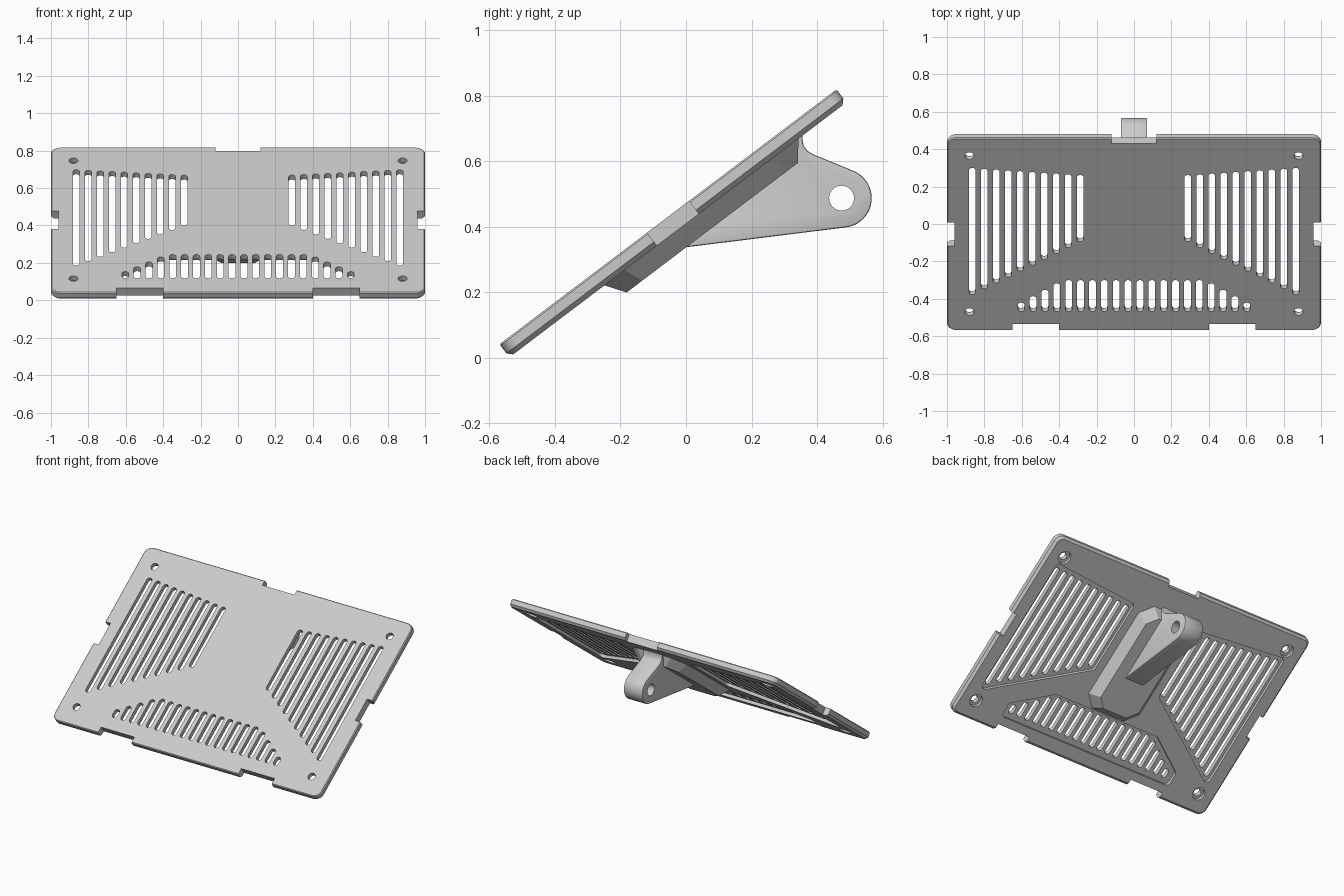
import bpy, bmesh, math
from mathutils import Matrix, Vector

if "Cube" in bpy.data.objects:
    bpy.data.objects.remove(bpy.data.objects["Cube"])

grey = bpy.data.materials.new("light_grey")
grey.use_nodes = True
COLOUR = (0.6, 0.6, 0.6, 1)
grey.diffuse_color = COLOUR
grey.node_tree.nodes["Principled BSDF"].inputs["Base Color"].default_value = COLOUR

# Tilted frame of the plate: local x, y along the slope, z out of the front face
TILT = Matrix.Translation((0, -0.055, 0.43)) @ Matrix.Rotation(math.radians(37.1), 4, 'X')
# Side frame: profile drawn in world y and z, extruded along x
SIDE = Matrix(((0, 0, 1, 0), (1, 0, 0, 0), (0, 1, 0, 0), (0, 0, 0, 1)))
THICK, WEB = 0.05, 0.03


def loft(bm, layers):
    """Closed solid through (outline, height) layers with equal point counts."""
    rings = [[bm.verts.new((x, y, z)) for x, y in pts] for pts, z in layers]
    bm.faces.new(rings[0][::-1])
    bm.faces.new(rings[-1])
    for low, high in zip(rings, rings[1:]):
        for i in range(len(low)):
            j = (i + 1) % len(low)
            bm.faces.new((low[i], low[j], high[j], high[i]))


def solids(name, layer_sets, matrix):
    """One object holding a lofted solid for each set of layers."""
    bm = bmesh.new()
    for layers in layer_sets:
        loft(bm, layers)
    bmesh.ops.recalc_face_normals(bm, faces=bm.faces[:])
    mesh = bpy.data.meshes.new(name)
    bm.to_mesh(mesh)
    bm.free()
    mesh.materials.append(grey)
    obj = bpy.data.objects.new(name, mesh)
    bpy.context.collection.objects.link(obj)
    obj.matrix_world = matrix
    return obj


def prisms(name, outlines, z0, z1, matrix):
    return solids(name, [[(o, z0), (o, z1)] for o in outlines], matrix)


def arc(cx, cy, r, start, end, steps):
    angles = [math.radians(start + (end - start) * i / steps) for i in range(steps + 1)]
    return [(cx + r * math.cos(t), cy + r * math.sin(t)) for t in angles]


def circle(cx, cy, r, steps=28):
    return arc(cx, cy, r, 0, 360, steps)[:-1]


def slot(x, y0, y1, r=0.018):
    return arc(x, y1 - r, r, 0, 180, 8) + arc(x, y0 + r, r, 180, 360, 8)


def box(x0, x1, y0, y1):
    return [(x0, y0), (x1, y0), (x1, y1), (x0, y1)]


def rounded(points, r, steps=6):
    """Round every corner of an outline drawn anticlockwise."""
    out = []
    for i, p in enumerate(points):
        p, before, after = Vector(p), Vector(points[i - 1]), Vector(points[(i + 1) % len(points)])
        a, b = (before - p).normalized(), (after - p).normalized()
        half = math.acos(a.dot(b)) / 2
        centre = p + (a + b).normalized() * (r / math.sin(half))
        turn = 180 - math.degrees(2 * half)
        start = p + a * (r / math.tan(half)) - centre
        first = math.degrees(math.atan2(start.y, start.x))
        out += arc(centre.x, centre.y, r, first, first + turn, steps)
    return out


def mirror(points):
    return [(-x, y) for x, y in reversed(points)]


def cut(obj, cutter):
    cutter.hide_render = True
    mod = obj.modifiers.new("cut", 'BOOLEAN')
    mod.operation, mod.solver, mod.object = 'DIFFERENCE', 'EXACT', cutter
    bpy.context.view_layer.objects.active = obj
    bpy.ops.object.modifier_apply(modifier=mod.name)
    bpy.data.objects.remove(cutter)


# Mounting plate with chamfered rear rim
def plate_outline(inset):
    return rounded(box(inset - 1, 1 - inset, inset - 0.645, 0.645 - inset), 0.05 - inset)


plate = solids("mounting_plate", [[
    (plate_outline(0.015), -THICK), (plate_outline(0), 0.015 - THICK),
    (plate_outline(0), -0.005), (plate_outline(0.005), 0)]], TILT)

# Edge notches
notches = [box(-0.12, 0.12, 0.61, 0.7)]
for side in (box(0.4, 0.65, -0.7, -0.603), box(0.96, 1.1, -0.08, 0.08)):
    notches += [side, mirror(side)]
cut(plate, prisms("notch_cutter", notches, -0.2, 0.1, TILT))

# Rear pockets behind the vents, and screw counterbores
side_pocket = rounded([(0.255, -0.055), (0.9, -0.455), (0.9, 0.475), (0.255, 0.425)], 0.025)
low_pocket = rounded([(-0.66, -0.55), (0.66, -0.55), (0.66, -0.455), (0.4, -0.29),
                      (-0.4, -0.29), (-0.66, -0.455)], 0.03)
screws = [(x, y) for x in (-0.88, 0.88) for y in (-0.52, 0.525)]
recesses = [side_pocket, mirror(side_pocket), low_pocket]
recesses += [circle(x, y, 0.042) for x, y in screws]
cut(plate, prisms("pocket_cutter", recesses, -0.2, -WEB, TILT))

# Vent slots and screw holes
openings = [circle(x, y, 0.024) for x, y in screws]
for i in range(10):
    t = i / 9
    vent = slot(0.865 - 0.577 * t, -0.405 + 0.355 * t, 0.445 - 0.048 * t)
    openings += [vent, mirror(vent)]
for i in range(20):
    x = -0.603 + i * 1.206 / 19
    openings.append(slot(x, -0.518, min(-0.307, -0.458 + (0.603 - abs(x)) * 0.68)))
cut(plate, prisms("vent_cutter", openings, -0.2, 0.1, TILT))


# Raised tapered pad on the back
def octagon(w, y0, y1, c):
    return [(-w + c, y0), (w - c, y0), (w, y0 + c), (w, y1 - c),
            (w - c, y1), (-w + c, y1), (-w, y1 - c), (-w, y0 + c)]


pad = solids("back_pad", [[(octagon(0.15, -0.24, 0.415, 0.06), -0.108),
                           (octagon(0.21, -0.288, 0.47, 0.08), -0.04)]], TILT)

# Hinge arm with a pin hole
profile = [(0.03, 0.4), (0, 0.337)] + arc(0.477, 0.487, 0.09, -82.6, 66, 20)
profile += [(0.39, 0.62), (0.37, 0.632), (0.359, 0.647), (0.356, 0.665), (0.356, 0.7)]
arm = prisms("hinge_arm", [profile], -0.07, 0.07, SIDE)
bevel = arm.modifiers.new("soft_edges", 'BEVEL')
bevel.width, bevel.segments, bevel.angle_limit = 0.006, 2, math.radians(60)
bpy.context.view_layer.objects.active = arm
bpy.ops.object.modifier_apply(modifier=bevel.name)
cut(arm, prisms("pin_cutter", [circle(0.475, 0.487, 0.038, 32)], -0.2, 0.2, SIDE))

# Smooth curved walls, crisp edges
bpy.ops.object.select_all(action='DESELECT')
for obj in (plate, pad, arm):
    obj.select_set(True)
bpy.context.view_layer.objects.active = plate
bpy.ops.object.shade_smooth_by_angle(angle=math.radians(30))
